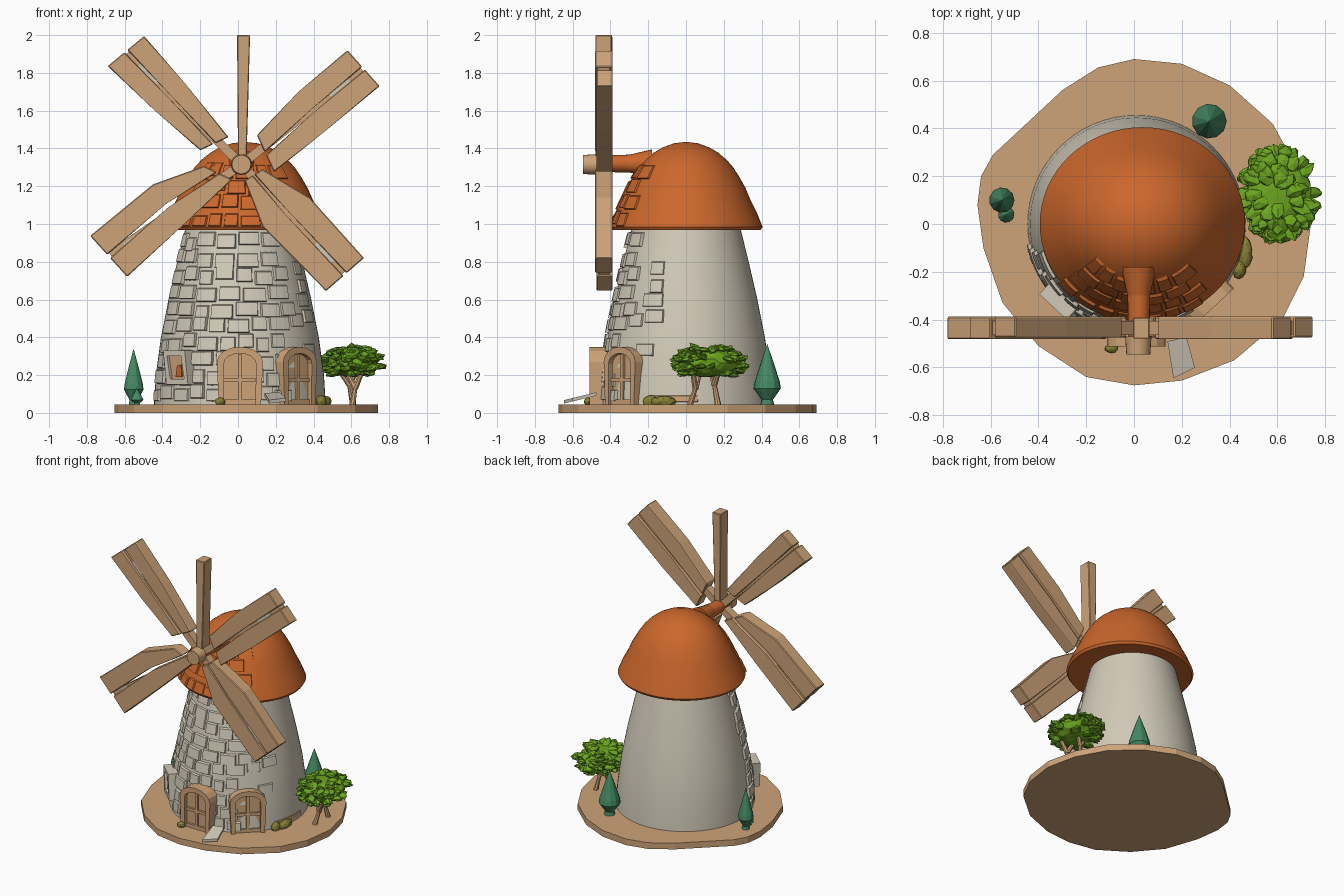
import bpy, bmesh, math, random
from mathutils import Vector, Matrix

if "Cube" in bpy.data.objects:
    bpy.data.objects.remove(bpy.data.objects["Cube"])

random.seed(4)


def material(name, rgb):
    m = bpy.data.materials.new(name)
    m.diffuse_color = (*rgb, 1)
    m.use_nodes = True
    m.node_tree.nodes["Principled BSDF"].inputs["Base Color"].default_value = m.diffuse_color
    return m


STONE = material("pale_stone", (0.64, 0.59, 0.48))
WOOD = material("tan_wood", (0.62, 0.37, 0.19))
ROOF = material("terracotta", (0.60, 0.135, 0.025))
LEAF = material("leaf_green", (0.15, 0.38, 0.014))
PINE = material("pine_green", (0.06, 0.25, 0.13))
MOSS = material("moss", (0.25, 0.22, 0.035))


def finish(name, bm, mat, smooth=None, recalc=True):
    if recalc:
        bmesh.ops.recalc_face_normals(bm, faces=bm.faces)
    me = bpy.data.meshes.new(name)
    bm.to_mesh(me)
    bm.free()
    me.materials.append(mat)
    ob = bpy.data.objects.new(name, me)
    bpy.context.collection.objects.link(ob)
    if smooth:
        bpy.ops.object.select_all(action='DESELECT')
        ob.select_set(True)
        bpy.context.view_layer.objects.active = ob
        bpy.ops.object.shade_smooth_by_angle(angle=math.radians(smooth))
    return ob


def lathe(name, prof, mat, center=(0, 0), sx=1, seg=64, smooth=40):
    bm = bmesh.new()
    rings = [[bm.verts.new((center[0] + sx * r * math.cos(2 * math.pi * i / seg),
                            center[1] + r * math.sin(2 * math.pi * i / seg), z))
              for i in range(seg)] for r, z in prof]
    for a, b in zip(rings, rings[1:]):
        for i in range(seg):
            j = (i + 1) % seg
            bm.faces.new((a[i], a[j], b[j], b[i]))
    bmesh.ops.remove_doubles(bm, verts=bm.verts, dist=1e-5)
    return finish(name, bm, mat, smooth)


def prism(name, pts, lo, hi, mat, axis='y', turn=0, bevel=0.0):
    """Extrude an outline along y (outline in xz) or z (outline in xy)."""
    bm = bmesh.new()
    put = (lambda p, d: (p[0], d, p[1])) if axis == 'y' else (lambda p, d: (p[0], p[1], d))
    a = [bm.verts.new(put(p, lo)) for p in pts]
    b = [bm.verts.new(put(p, hi)) for p in pts]
    bm.faces.new(a)
    bm.faces.new(b[::-1])
    for i in range(len(pts)):
        j = (i + 1) % len(pts)
        bm.faces.new((a[j], a[i], b[i], b[j]))
    if bevel:
        bmesh.ops.bevel(bm, geom=bm.edges[:], offset=bevel, segments=1, affect='EDGES')
    bm.transform(Matrix.Rotation(math.radians(turn), 4, 'Z'))
    return finish(name, bm, mat)


def rod(name, p, q, r1, r2, mat, seg=24):
    p, q = Vector(p), Vector(q)
    bm = bmesh.new()
    bmesh.ops.create_cone(bm, cap_ends=True, segments=seg, radius1=r1, radius2=r2, depth=(q - p).length)
    bm.transform(Matrix.Translation((p + q) / 2) @ (q - p).to_track_quat('Z', 'Y').to_matrix().to_4x4())
    return finish(name, bm, mat, 40)


def blob(bm, c, s, div=2, jitter=0.0, rot=None):
    vs = bmesh.ops.create_icosphere(bm, subdivisions=div, radius=1)['verts']
    for v in vs:
        p = Vector([v.co[k] * s[k] for k in range(3)]) * (1 + random.uniform(-jitter, jitter))
        v.co = Vector(c) + (rot @ p if rot else p)


def radius_at(prof, z):
    for (r0, z0), (r1, z1) in zip(prof, prof[1:]):
        if z0 <= z <= z1:
            return r0 + (r1 - r0) * (z - z0) / (z1 - z0)
    return prof[-1][0]


def plates(name, prof, mat, rows, z0, z1, span, width, thick, center=(0, 0), sx=1, keep=1.0, gap=0.012):
    """Rows of raised blocks that follow a turned profile."""
    bm = bmesh.new()

    def at(a, z, off):
        r = radius_at(prof, z) + off
        return bm.verts.new((center[0] + sx * r * math.cos(a), center[1] + r * math.sin(a), z))
    h = (z1 - z0) / rows
    for k in range(rows):
        lo, hi = z0 + k * h, z0 + (k + 1) * h - gap
        r = radius_at(prof, lo)
        a = math.radians(span[0]) + random.uniform(0, 0.15)
        end = math.radians(span[1]) - random.uniform(0, 0.25)
        while a < end:
            w = width * random.uniform(0.7, 1.3) / r
            d = random.uniform(-0.2, 0.2) * h
            zl, zh = max(z0, lo + d), min(z1, hi + d)
            if random.random() < keep:
                rim, face = [], []
                t = thick * random.uniform(0.6, 1.2)
                for zz, s in ((zl, 1), (zh, -1)):
                    rim.append([at(a + w * i / 3, zz, -0.006) for i in range(4)])
                    e = 0.006 / r
                    face.append([at(a + e + (w - 2 * e) * i / 3, zz + 0.006 * s, t) for i in range(4)])
                quad = lambda *v: bm.faces.new(v)
                for i in range(3):
                    quad(face[0][i], face[0][i + 1], face[1][i + 1], face[1][i])
                    quad(rim[0][i], rim[0][i + 1], face[0][i + 1], face[0][i])
                    quad(face[1][i], face[1][i + 1], rim[1][i + 1], rim[1][i])
                quad(rim[0][0], face[0][0], face[1][0], rim[1][0])
                quad(face[0][3], rim[0][3], rim[1][3], face[1][3])
            a += w + gap / r
    return finish(name, bm, mat, recalc=False)


# ground disc with an uneven outline
outline = [(0, .69), (.2, .67), (.4, .58), (.58, .42), (.69, .22), (.74, 0), (.71, -.22), (.62, -.4),
           (.42, -.57), (.2, -.655), (0, -.675), (-.2, -.64), (-.4, -.51), (-.55, -.33), (-.63, -.1),
           (-.655, .08), (-.64, .2), (-.59, .29), (-.45, .42), (-.3, .56), (-.15, .655)]
prism("ground_base", outline, 0, 0.045, WOOD, axis='z')

# tower and its front stonework
tower = [(.455, .04), (.445, .2), (.418, .4), (.378, .6), (.332, .8), (.285, .99)]
lathe("tower", tower, STONE, (0.01, 0))
plates("tower_stones", tower, STONE, 10, .06, .96, (-172, -52), .10, .016, (0.01, 0))
plates("tower_stones_side", tower, STONE, 7, .3, .9, (-55, -22), .10, .010, (0.01, 0), keep=.4)
plates("tower_foot_stain", tower, WOOD, 1, .045, .1, (-30, 0), .2, .004, (0.01, 0))

# domed roof and front shingles
dome = [(.405, .985), (.375, 1.06), (.34, 1.13), (.315, 1.19), (.285, 1.245), (.25, 1.3), (.215, 1.34),
        (.17, 1.378), (.125, 1.405), (.065, 1.427), (0, 1.435)]
lathe("roof", [(.2, .985), (.27, .98), (.395, .968)] + dome, ROOF, (0.035, 0), 1.06)
plates("roof_shingles", dome, ROOF, 4, .985, 1.33, (-150, -42), .085, .01, (0.035, 0), 1.06, gap=.01)

# axle and hub
rod("axle_flare", (.02, -.18, 1.32), (.02, -.3, 1.32), .075, .047, ROOF)
rod("axle", (.02, -.28, 1.32), (.02, -.48, 1.32), .047, .045, ROOF)
rod("hub", (.018, -.47, 1.315), (.018, -.545, 1.315), .055, .05, WOOD)

# sails: each is two boards beside a recessed spar (tip, middle and root of both edges)
HUB = (.018, 1.315)


def mix(p, q, t):
    return (p[0] + (q[0] - p[0]) * t, p[1] + (q[1] - p[1]) * t)


def sail(name, a, b):
    for tag, t0, t1, y0 in (("board_a", 0, .46, -.482), ("board_b", .54, 1, -.474)):
        pts = [mix(p, q, t0) for p, q in zip(a, b)] + [mix(p, q, t1) for p, q in zip(a, b)][::-1]
        prism(f"{name}_{tag}", pts, y0, -.388, WOOD, bevel=.005)
    d = Vector(mix(a[0], b[0], .5)) - Vector(HUB)
    n = Vector((-d.y, d.x)).normalized() * .024
    h, tip = Vector(HUB), Vector(HUB) + d * .985
    prism(name + "_spar", [h + n, tip + n, tip - n, h - n], -.465, -.405, WOOD)
    # worn pale patch
    s, e, m = h + d * .72, h + d * .88, n * .5
    prism(name + "_worn_patch", [s + m, e + m, e - m, s - m], -.470, -.464, STONE)


sail("upper_left_sail", [(-.69, 1.836), (-.44, 1.60), (-.20, 1.39)], [(-.497, 1.995), (-.285, 1.75), (-.05, 1.46)])
sail("upper_right_sail", [(.58, 1.92), (.32, 1.70), (.10, 1.47)], [(.75, 1.73), (.46, 1.49), (.19, 1.275)])
sail("lower_left_sail", [(-.783, .937), (-.45, 1.21), (-.18, 1.307)], [(-.587, .72), (-.30, .985), (-.03, 1.235)])
sail("lower_right_sail", [(.667, .82), (.38, 1.14), (.13, 1.29)], [(.466, .645), (.13, .985), (.035, 1.23)])
prism("top_sail", [(0, 1.33), (.045, 1.33), (.064, 2), (-.005, 2)], -.48, -.392, WOOD, bevel=.004)


# arched doors: frame, recessed panel, rails
def arch(w, spring, top):
    return [(w * math.cos(t * math.pi / 8), spring + (top - spring) * math.sin(t * math.pi / 8)) for t in range(9)]


def door(name, x, turn, front):
    def shift(pts):
        return [(p[0] + x, p[1]) for p in pts]
    outer = [(.112, .045)] + arch(.122, .27, .35) + [(-.112, .045)]
    inner = [(.083, .045)] + arch(.085, .26, .315) + [(-.083, .045)]
    prism(name + "_frame", shift(outer + inner[::-1]), -front, -.38, WOOD, turn=turn)
    prism(name + "_panel", shift(inner), .03 - front, -.38, WOOD, turn=turn)
    for tag, x0, x1, z0, z1 in (("mullion", -.01, .01, .05, .31), ("rail", -.083, .083, .165, .185),
                                ("sill", -.083, .083, .045, .07)):
        prism(f"{name}_{tag}", shift([(x0, z0), (x1, z0), (x1, z1), (x0, z1)]),
              .015 - front, .04 - front, WOOD, turn=turn)


door("front_door", .01, 0, .512)
door("side_door", .0, 43, .482)

# small window on the front left
def ring(w, h, lean=.012):
    return [(-w - lean, .24 + h), (-w + lean, .24 - h), (w + lean, .24 - h), (w - lean, .24 + h)]


sq = ring(.078, .09)
prism("window_frame", sq + sq[:1] + ring(.05, .06)[:1] + ring(.05, .06)[::-1], -.485, -.40, STONE, turn=-43)
prism("window_panel", ring(.055, .065), -.468, -.40, WOOD, turn=-43)
prism("window_pane", [(-.01, .19), (.035, .19), (.03, .255), (0, .25)], -.474, -.467, ROOF, turn=-43)

# leaning step slab and moss clumps
slab = prism("step_slab", [(.14, -.49), (.22, -.475), (.255, -.6), (.165, -.645)], .05, .068, STONE, axis='z')
for v in slab.data.vertices:
    v.co.z += max(0, v.co.y + .645) * .24
for i, (c, s) in enumerate([((.465, -.12, .06), (.03, .07, .03)), ((-.095, -.52, .06), (.028, .02, .022)),
                            ((.44, -.19, .06), (.03, .04, .035))]):
    bm = bmesh.new()
    blob(bm, c, s, 2, .06)
    finish(f"moss_clump_{i}", bm, MOSS)

# conifers
for i, (x, y, r, top) in enumerate([(.315, .43, .073, .365), (-.553, .10, .053, .34), (-.535, .04, .034, .13)]):
    k = (top - .045) / .32
    lathe(f"conifer_{i}", [(0, .04), (.5 * r, .045), (.42 * r, .045 + .025 * k), (r, .045 + .085 * k),
                           (.92 * r, .045 + .12 * k), (.5 * r, .045 + .215 * k), (0, top)],
          PINE, (x, y), seg=11, smooth=None)

# broadleaf tree: forked trunks and a ragged canopy
for i, (p, q) in enumerate([((.605, .02, .04), (.62, .05, .13)), ((.62, .05, .13), (.67, .03, .25)),
                            ((.62, .05, .13), (.56, .08, .25)), ((.61, .17, .04), (.59, .15, .15)),
                            ((.59, .15, .15), (.52, .13, .25)), ((.59, .15, .15), (.64, .18, .25))]):
    rod(f"trunk_{i}", p, q, .017, .012, WOOD, 8)
bm = bmesh.new()
C = Vector((.605, .125, .265))
blob(bm, C, (.135, .17, .075), 3, .05)
for i in range(110):
    u, z = random.uniform(0, 2 * math.pi), random.uniform(-.75, .95)
    k = math.sqrt(1 - z * z)
    p = C + Vector((.145 * k * math.cos(u), .175 * k * math.sin(u), .085 * z))
    tilt = Matrix.Rotation(random.uniform(-.5, .5), 3, 'X') @ Matrix.Rotation(u, 3, 'Z')
    blob(bm, p, (.042, .03, .016), 1, .25, tilt)
finish("tree_canopy", bm, LEAF)
